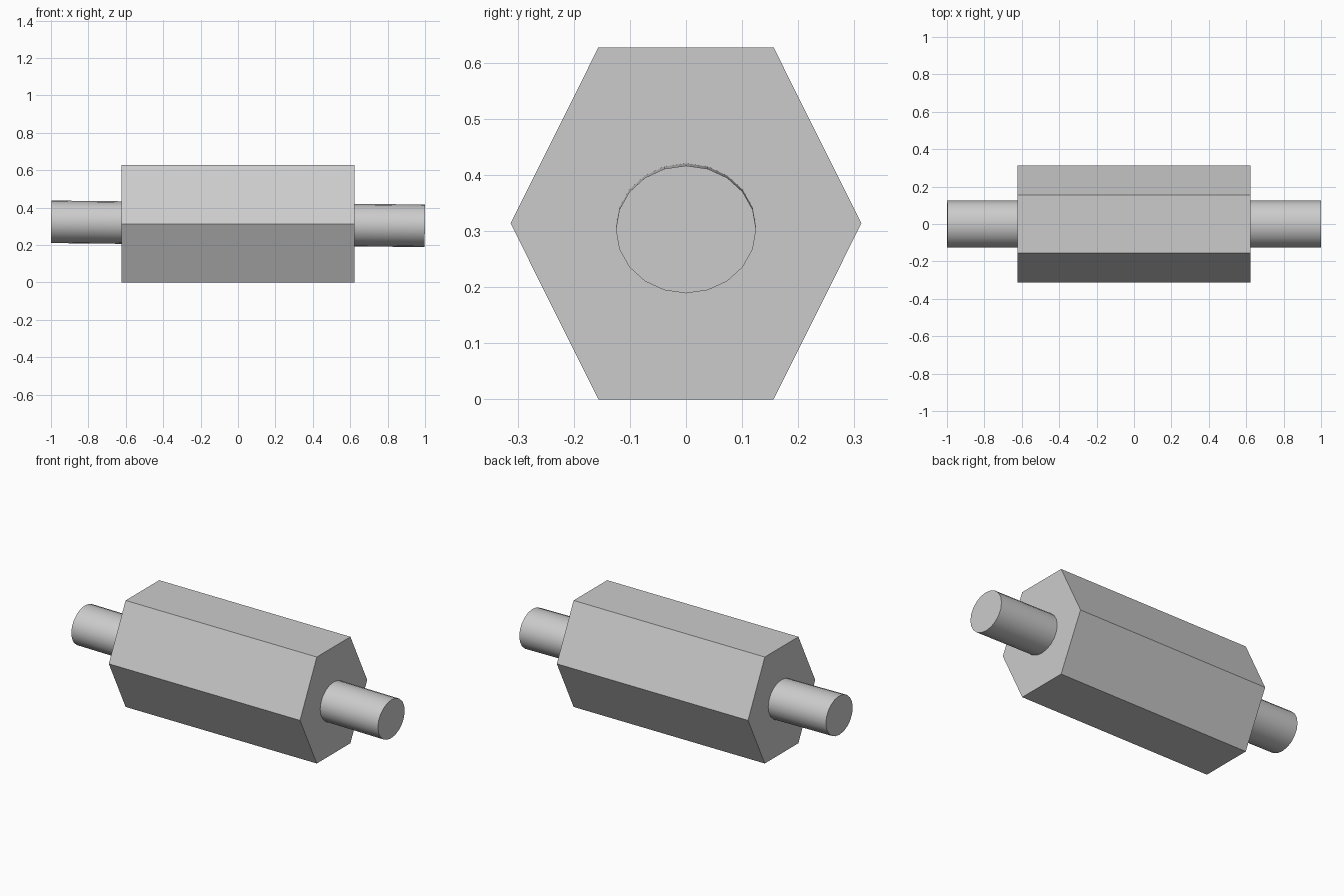
import bpy
import math

default = bpy.data.objects.get("Cube")
if default:
    bpy.data.objects.remove(default, do_unlink=True)

# Single plain grey material
grey = bpy.data.materials.new("light_grey")
grey.use_nodes = True
colour = (0.6, 0.6, 0.6, 1.0)
grey.diffuse_color = colour
grey.node_tree.nodes["Principled BSDF"].inputs["Base Color"].default_value = colour

CENTRE_Z = 0.3135


def prism_along_x(name, sides, half_y, half_z, length, tilt=0.0):
    """Prism lying along x, with an elliptical section and a slight tilt."""
    bpy.ops.mesh.primitive_cylinder_add(
        vertices=sides, radius=1, depth=length,
        location=(0, 0, CENTRE_Z), rotation=(0, math.pi / 2 + tilt, 0))
    obj = bpy.context.object
    obj.name = name
    obj.scale = (half_z, half_y, 1)
    bpy.ops.object.transform_apply(location=False, rotation=False, scale=True)
    obj.data.materials.append(grey)
    return obj


# Hexagonal body, flat on top and bottom
flat_half = CENTRE_Z / math.cos(math.radians(30))
prism_along_x("hexagonal_body", 6, 0.3125, flat_half, 1.246)

# Slightly tilted round shaft, showing at both ends
prism_along_x("round_shaft", 20, 0.125, 0.1137, 1.998, tilt=0.0108)
bpy.ops.object.shade_smooth_by_angle(angle=math.radians(30))
